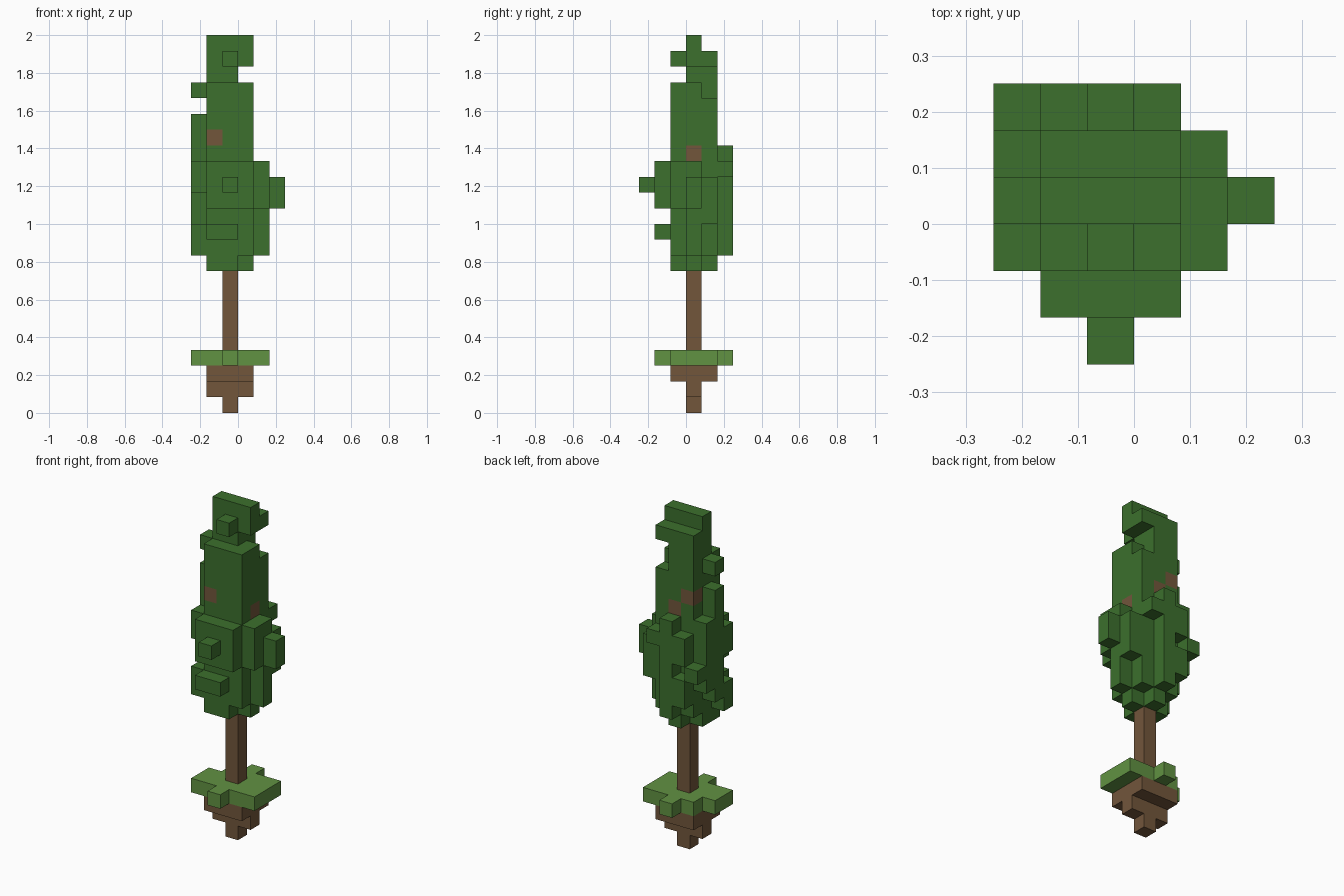
import bpy
import bmesh
from math import radians
from mathutils import Vector

cube = bpy.data.objects.get("Cube")
if cube:
    bpy.data.objects.remove(cube, do_unlink=True)

UNIT = 1 / 12          # edge of one block
HALF = 3               # blocks from the centre to the side


def material(name, rgb):
    mat = bpy.data.materials.new(name)
    mat.use_nodes = True
    linear = [((c / 255 + 0.055) / 1.055) ** 2.4 for c in rgb] + [1]
    mat.diffuse_color = linear
    mat.node_tree.nodes["Principled BSDF"].inputs["Base Color"].default_value = linear
    return mat


leaf_green = material("leaf green", (60, 112, 45))
grass_green = material("grass green", (97, 146, 66))
bark_brown = material("bark brown", (114, 86, 59))


def block(x, y, z):
    """Cells of a box; each argument is one index or an inclusive range."""
    spans = [range(a[0], a[1] + 1) if isinstance(a, tuple) else (a,) for a in (x, y, z)]
    return {(i, j, k) for i in spans[0] for j in spans[1] for k in spans[2]}


# soil lump under the grass
soil = block(2, 3, 0) | block((1, 3), 3, 1) | block((1, 3), (2, 4), 2)

# grass slab with a notched outline
grass = block((0, 4), (2, 4), 3) | block(2, 1, 3) | block(2, 5, 3)
grass -= block(0, 4, 3)

trunk = block(2, 3, (4, 8))

# bare wood showing through the leaves
stubs = block(1, 2, 17) | block(3, 3, 16) | block(2, 4, 17) | block(1, 4, 18)

# main leaf column and its ragged underside
leaves = block((1, 3), (2, 4), (10, 20)) - block(3, 4, 20)
leaves |= block((1, 2), 2, 9) | block((1, 3), 3, 9) | block(2, 4, 9)

# crown
leaves |= block((1, 2), (3, 4), 21) | block((1, 3), (3, 4), 22)
leaves |= block((1, 3), 3, 23) | block(2, 2, 22)

# front tufts
leaves |= block((1, 3), 1, (13, 15)) | block(2, 0, 14) | block((1, 2), 1, 11)

# tufts on the +x side
leaves |= block(4, 2, (13, 15)) | block(4, 3, (10, 15))
leaves |= block(4, 4, (12, 14)) | block(5, 3, (13, 14))

# tufts on the -x side
leaves |= block(0, 2, (10, 11)) | block(0, 2, (14, 15))
leaves |= block(0, 3, (11, 18)) | block(0, 3, 20) | block(0, 4, (12, 16))

# back tufts
leaves |= block(3, 5, 15) | block(2, 5, (10, 16))
leaves |= block(1, 5, (14, 15)) | block(1, 5, (11, 12)) | block(0, 5, 13)
leaves -= stubs

parts = {
    "soil_lump": (soil, bark_brown),
    "grass_slab": (grass, grass_green),
    "trunk": (trunk, bark_brown),
    "branch_stubs": (stubs, bark_brown),
    "foliage": (leaves, leaf_green),
}
solid = set().union(*(cells for cells, _ in parts.values()))


def build(name, cells, mat):
    """Skin the exposed sides of the cells and merge flat neighbours."""
    bm = bmesh.new()
    for cell in sorted(cells):
        centre = Vector(cell) + Vector((0.5, 0.5, 0.5))
        for axis in range(3):
            for sign in (-1, 1):
                near = list(cell)
                near[axis] += sign
                if tuple(near) in solid:
                    continue
                n, u, v = Vector(), Vector(), Vector()
                n[axis] = sign / 2
                u[(axis + 1) % 3] = 0.5
                v[(axis + 2) % 3] = sign / 2
                corners = (-u - v, u - v, u + v, -u + v)
                bm.faces.new([bm.verts.new(centre + n + c) for c in corners])
    bmesh.ops.remove_doubles(bm, verts=bm.verts, dist=0.01)
    bmesh.ops.dissolve_limit(bm, angle_limit=radians(1), verts=bm.verts, edges=bm.edges)
    bmesh.ops.translate(bm, verts=bm.verts, vec=(-HALF, -HALF, 0))
    bmesh.ops.scale(bm, verts=bm.verts, vec=(UNIT, UNIT, UNIT))
    mesh = bpy.data.meshes.new(name)
    bm.to_mesh(mesh)
    bm.free()
    mesh.materials.append(mat)
    bpy.context.scene.collection.objects.link(bpy.data.objects.new(name, mesh))


for part, (cells, mat) in parts.items():
    build(part, cells, mat)
